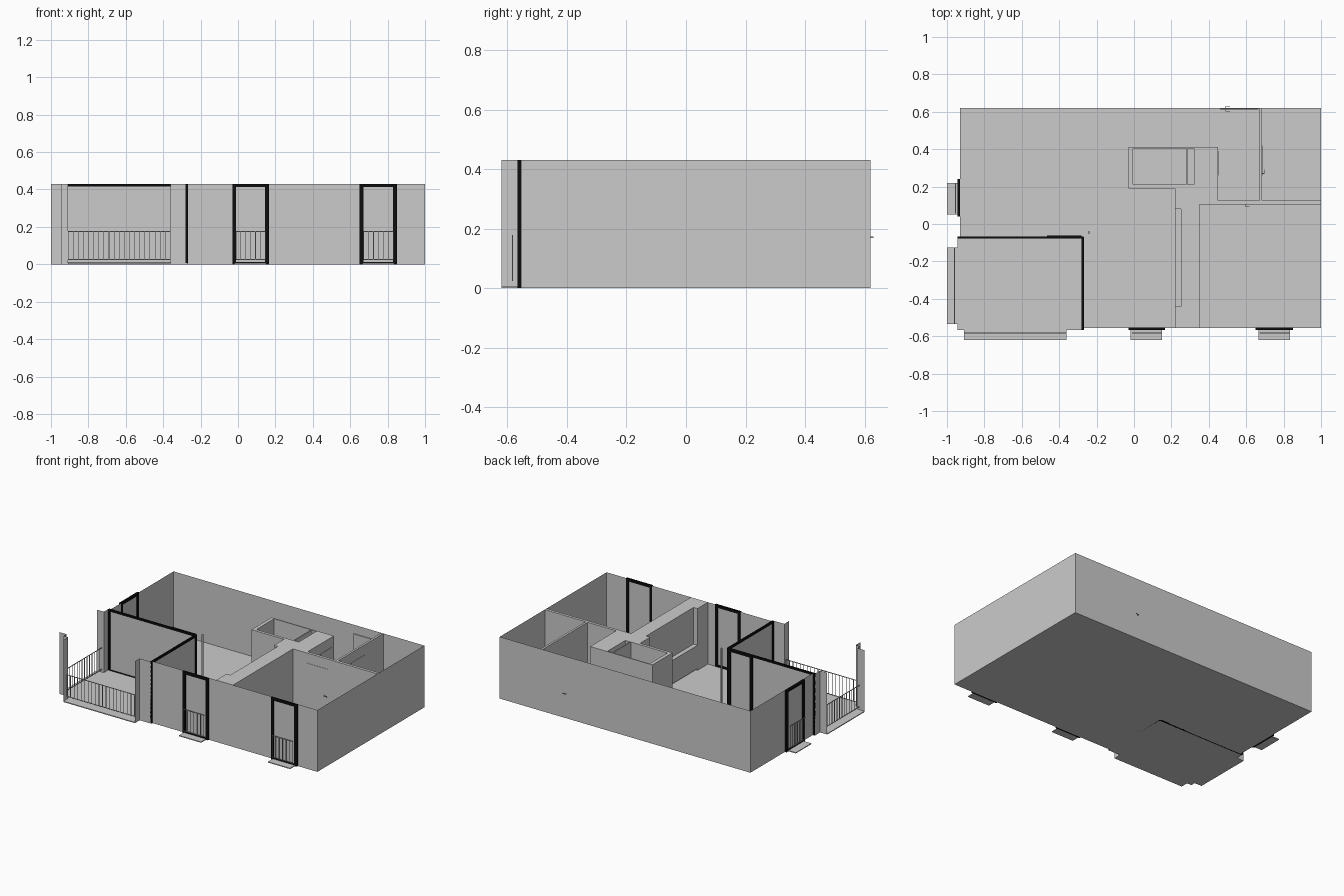
import bpy, bmesh
from mathutils import Vector

H = 0.43
black = bpy.data.materials.new("black_frame")
black.diffuse_color = (0.004, 0.004, 0.004, 1)


def finish(name, bm, mat=None):
    me = bpy.data.meshes.new(name)
    bm.to_mesh(me)
    bm.free()
    ob = bpy.data.objects.new(name, me)
    bpy.context.collection.objects.link(ob)
    if mat:
        me.materials.append(mat)
    return ob


def add_box(bm, x0, x1, y0, y1, z0, z1):
    r = bmesh.ops.create_cube(bm, size=1)
    for v in r["verts"]:
        v.co = Vector(((x0 + x1) / 2 + v.co.x * (x1 - x0),
                       (y0 + y1) / 2 + v.co.y * (y1 - y0),
                       (z0 + z1) / 2 + v.co.z * (z1 - z0)))


def boxes(name, items, mat=None):
    bm = bmesh.new()
    for b in items:
        add_box(bm, *b)
    return finish(name, bm, mat)


def prism(name, pts, z0, z1):
    bm = bmesh.new()
    f = bm.faces.new([bm.verts.new((x, y, z0)) for x, y in pts])
    if z1 > z0:
        r = bmesh.ops.extrude_face_region(bm, geom=[f], use_keep_orig=True)
        for v in r["geom"]:
            if isinstance(v, bmesh.types.BMVert):
                v.co.z = z1
        bmesh.ops.recalc_face_normals(bm, faces=bm.faces)
    return finish(name, bm)


def sheets(name, segs, z0=0, z1=H):
    bm = bmesh.new()
    for x0, y0, x1, y1 in segs:
        bm.faces.new([bm.verts.new(c) for c in
                      ((x0, y0, z0), (x1, y1, z0), (x1, y1, z1), (x0, y0, z1))])
    return finish(name, bm)


def along(axis, a0, a1, c, d, z0, z1):
    """Box running along an axis, centred at c across it with half depth d."""
    if axis == "x":
        return (a0, a1, c - d, c + d, z0, z1)
    return (c - d, c + d, a0, a1, z0, z1)


def frame(name, axis, a0, a1, c, side=0.02, bar=0.018, depth=0.007):
    boxes(name + "_frame", [
        along(axis, a0, a0 + side, c, depth, 0, H),
        along(axis, a1 - side, a1, c, depth, 0, H),
        along(axis, a0 + side, a1 - side, c, depth, H - bar, H),
        along(axis, a0 + side, a1 - side, c, depth, 0, bar * 0.7)], black)
    if axis == "x":
        sheets(name + "_glass", [(a0, c, a1, c)], 0.01, H - 0.01)
    else:
        sheets(name + "_glass", [(c, a0, c, a1)], 0.01, H - 0.01)


def railing(name, axis, a0, a1, c):
    n = max(2, round((a1 - a0) / 0.028))
    items = [along(axis, a0, a1, c, 0.002, z, z + 0.004) for z in (0.024, 0.174)]
    for i in range(n + 1):
        a = a0 + 0.0015 + (a1 - a0 - 0.003) * i / n
        items.append(along(axis, a - 0.0015, a + 0.0015, c, 0.0015, 0.024, 0.176))
    boxes(name, items)


# floors
prism("floor", [(-0.93, 0.62), (1, 0.62), (1, -0.555), (-0.27, -0.555),
                (-0.27, -0.07), (-0.93, -0.07)], 0, 0)
prism("terrace_floor", [(-0.945, -0.07), (-0.27, -0.07), (-0.27, -0.567),
                        (-0.945, -0.567)], 0, 0.006)

# outer walls, thin sheets with full height window gaps
sheets("outer_walls", [
    (-0.93, 0.62, 1, 0.62), (1, -0.555, 1, 0.62),
    (-0.93, 0.235, -0.93, 0.62), (-0.93, -0.07, -0.93, 0.045),
    (-0.27, -0.555, -0.03, -0.555), (0.165, -0.555, 0.65, -0.555),
    (0.85, -0.555, 1, -0.555)])

# inner wall mass with the kitchen niche
prism("inner_walls", [
    (0.22, -0.555), (0.35, -0.555), (0.35, 0.105), (1, 0.105), (1, 0.125),
    (0.685, 0.125), (0.685, 0.62), (0.67, 0.62), (0.67, 0.125), (0.45, 0.125),
    (0.45, 0.412), (0.32, 0.412), (0.32, 0.19), (0.22, 0.19), (0.22, 0.08),
    (0.25, 0.08), (0.25, -0.44), (0.22, -0.44)], 0, H)
boxes("bathroom_walls", [
    (-0.03, -0.005, 0.19, 0.412, 0, H), (-0.005, 0.32, 0.19, 0.21, 0, H),
    (-0.005, 0.32, 0.405, 0.412, 0, H), (0.278, 0.285, 0.21, 0.405, 0, H)])

# kitchen units
boxes("kitchen_cabinets", [(0.221, 0.25, -0.44 + i * 0.104, -0.338 + i * 0.104, 0.01, 0.165)
                           for i in range(5)])
boxes("kitchen_counter", [(0.219, 0.25, -0.44, 0.08, 0.165, 0.175)])
boxes("hob", [(0.225, 0.248, -0.13, -0.03, 0.175, 0.178)])

# column by the terrace
boxes("column", [(-0.246, -0.236, -0.05, -0.04, 0, H)])

# windows
frame("front_window_left", "x", -0.03, 0.165, -0.56)
frame("front_window_right", "x", 0.65, 0.85, -0.56)
frame("side_window", "y", 0.04, 0.24, -0.936)
frame("terrace_long_glazing", "x", -0.945, -0.27, -0.072, 0.012, 0.014, 0.006)
frame("terrace_side_glazing", "y", -0.567, -0.07, -0.274, 0.012, 0.014, 0.006)
frame("terrace_door", "x", -0.465, -0.28, -0.066, 0.02, 0.018, 0.005)

# terrace piers with wings out to the slab edges
sheets("terrace_piers", [
    (-0.36, -0.567, -0.27, -0.567), (-0.36, -0.62, -0.36, -0.567),
    (-0.945, -0.567, -0.91, -0.567), (-0.91, -0.62, -0.91, -0.567),
    (-0.945, -0.567, -0.945, -0.535), (-1, -0.535, -0.945, -0.535),
    (-0.945, -0.125, -0.945, -0.07), (-1, -0.125, -0.945, -0.125)])

# balcony slabs and railings
boxes("balcony_slabs", [
    (-0.91, -0.36, -0.62, -0.567, 0, 0.006), (-1, -0.945, -0.535, -0.125, 0, 0.006),
    (-0.02, 0.15, -0.62, -0.567, 0, 0.006), (0.665, 0.835, -0.62, -0.567, 0, 0.006),
    (-1, -0.943, 0.05, 0.22, 0, 0.006)])
railing("terrace_front_railing", "x", -0.91, -0.36, -0.583)
railing("terrace_side_railing", "y", -0.535, -0.125, -0.96)
railing("front_railing_left", "x", -0.012, 0.147, -0.583)
railing("front_railing_right", "x", 0.67, 0.832, -0.583)
railing("side_railing", "y", 0.055, 0.22, -0.955)

# doors and lever handles
boxes("entrance_door", [(0.46, 0.665, 0.612, 0.618, 0.005, 0.37)])
boxes("inner_doors", [(0.45, 0.62, 0.103, 0.106, 0.005, 0.36),
                      (0.684, 0.687, 0.26, 0.42, 0.005, 0.36),
                      (0.448, 0.452, 0.26, 0.39, 0.005, 0.36)])


def handle(name, axis, a, c, out):
    tip = c + out
    stem = sorted((c, tip))
    if axis == "x":
        boxes(name, [(a - 0.002, a + 0.002, *stem, 0.168, 0.174),
                     (a - 0.002, a + 0.022, tip - 0.001, tip + 0.001, 0.168, 0.174)])
    else:
        boxes(name, [(*stem, a - 0.002, a + 0.002, 0.168, 0.174),
                     (tip - 0.001, tip + 0.001, a - 0.002, a + 0.022, 0.168, 0.174)])


handle("entrance_handle_outer", "x", 0.49, 0.618, 0.011)
handle("entrance_handle_inner", "x", 0.49, 0.612, -0.01)
handle("bedroom_handle", "x", 0.595, 0.104, -0.01)
handle("bathroom_handle", "y", 0.27, 0.686, 0.01)
